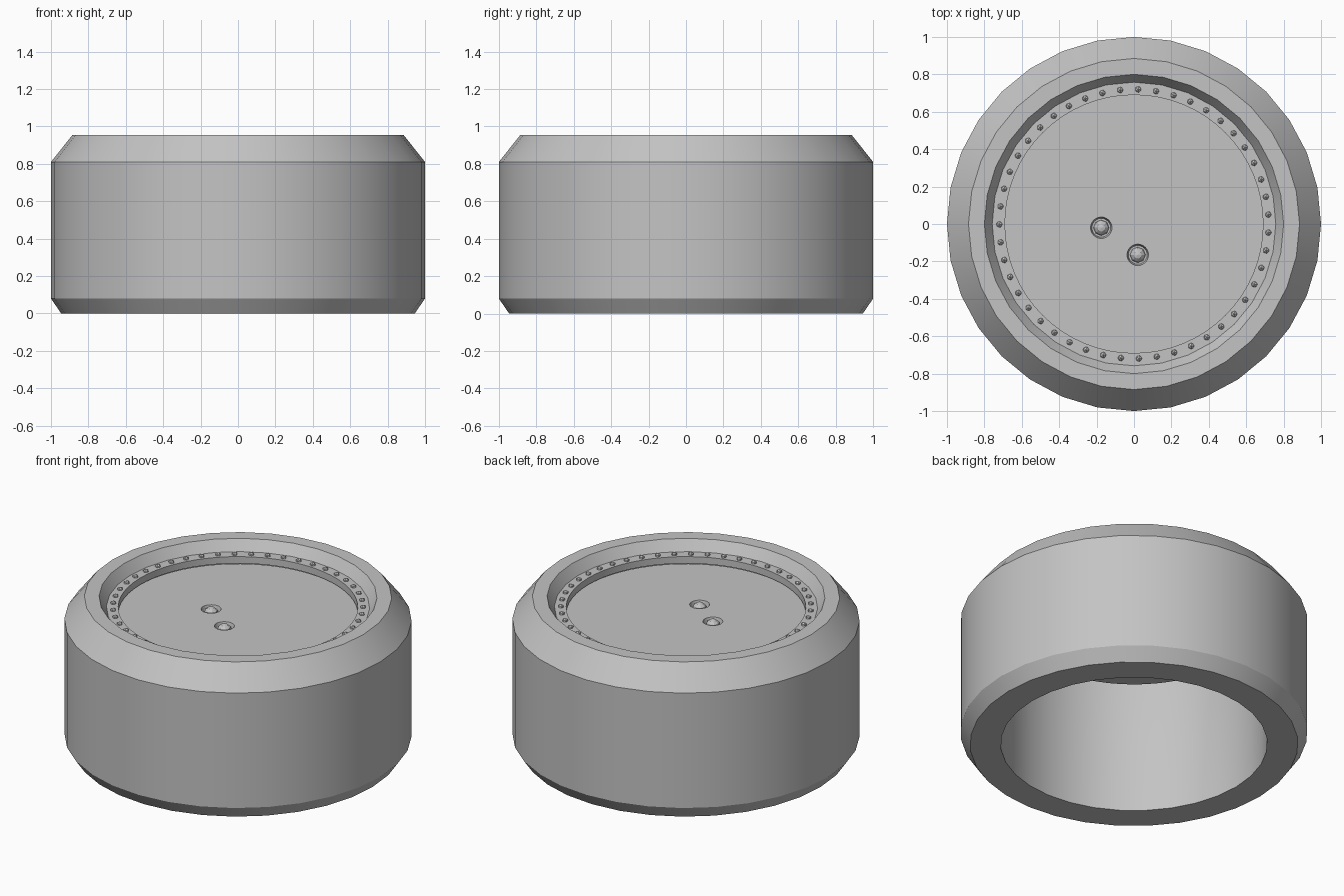
import bpy, bmesh, math
from mathutils import Matrix

if "Cube" in bpy.data.objects:
    bpy.data.objects.remove(bpy.data.objects["Cube"])

grey = bpy.data.materials.new("plain grey")
grey.diffuse_color = (0.55, 0.55, 0.55, 1)
grey.use_nodes = True
grey.node_tree.nodes["Principled BSDF"].inputs["Base Color"].default_value = grey.diffuse_color


def finish(bm, name, smooth=True):
    bmesh.ops.recalc_face_normals(bm, faces=bm.faces[:])
    me = bpy.data.meshes.new(name)
    bm.to_mesh(me)
    bm.free()
    me.materials.append(grey)
    ob = bpy.data.objects.new(name, me)
    bpy.context.collection.objects.link(ob)
    if smooth:
        bpy.ops.object.select_all(action='DESELECT')
        ob.select_set(True)
        bpy.context.view_layer.objects.active = ob
        bpy.ops.object.shade_smooth_by_angle(angle=math.radians(28))
    return ob


def lathe(name, profile, steps):
    """Revolve a closed (radius, z) profile around the z axis."""
    bm = bmesh.new()
    vs = [bm.verts.new((r, 0, z)) for r, z in profile]
    es = [bm.edges.new((vs[i], vs[(i + 1) % len(vs)])) for i in range(len(vs))]
    bmesh.ops.spin(bm, geom=vs + es, axis=(0, 0, 1), cent=(0, 0, 0),
                   angle=2 * math.pi, steps=steps, use_duplicate=False)
    bmesh.ops.remove_doubles(bm, verts=bm.verts[:], dist=1e-5)
    # drop the degenerate edge that lies on the axis
    axis = [e for e in bm.edges if not e.link_faces]
    bmesh.ops.delete(bm, geom=axis, context='EDGES')
    return finish(bm, name)


# Heavy outer ring with chamfered rims and a sloped inner lip
lathe("outer_ring", [(0.768, 0), (0.945, 0), (1, 0.08), (1, 0.81),
                     (0.885, 0.955), (0.80, 0.955), (0.755, 0.885),
                     (0.768, 0.847)], 32)

# Raised border that carries the studs
lathe("stud_border", [(0.69, 0.89), (0.765, 0.89), (0.775, 0.847),
                      (0.69, 0.847)], 64)

# Sunken plate closing the ring
plate = lathe("sunken_plate", [(0, 0.84), (0.70, 0.84), (0.70, 0.80), (0, 0.80)], 64)

# Two round recesses, each holding a faceted screw
spots = [(-0.175, -0.02), (0.02, -0.165)]
bm = bmesh.new()
for x, y in spots:
    bmesh.ops.create_cone(bm, cap_ends=True, segments=24, radius1=0.05,
                          radius2=0.065, depth=0.06,
                          matrix=Matrix.Translation((x, y, 0.84)))
cutter = finish(bm, "recess_cutter", False)
cutter.hide_render = True
mod = plate.modifiers.new("recesses", 'BOOLEAN')
mod.operation = 'DIFFERENCE'
mod.solver = 'EXACT'
mod.object = cutter
bpy.ops.object.select_all(action='DESELECT')
plate.select_set(True)
bpy.context.view_layer.objects.active = plate
bpy.ops.object.modifier_apply(modifier=mod.name)
bpy.data.objects.remove(cutter)

bm = bmesh.new()
for x, y in spots:
    bmesh.ops.create_uvsphere(bm, u_segments=8, v_segments=6, radius=0.042,
                              matrix=Matrix.Translation((x, y, 0.815))
                              @ Matrix.Diagonal((1, 1, 0.9, 1)))
finish(bm, "recessed_screws", False)

# Circle of small studs
bm = bmesh.new()
count = 47
for i in range(count):
    a = math.radians(4) + 2 * math.pi * i / count
    pos = (0.72 * math.cos(a), 0.72 * math.sin(a), 0.89)
    bmesh.ops.create_icosphere(bm, subdivisions=1, radius=0.018,
                               matrix=Matrix.Translation(pos))
finish(bm, "border_studs", False)
